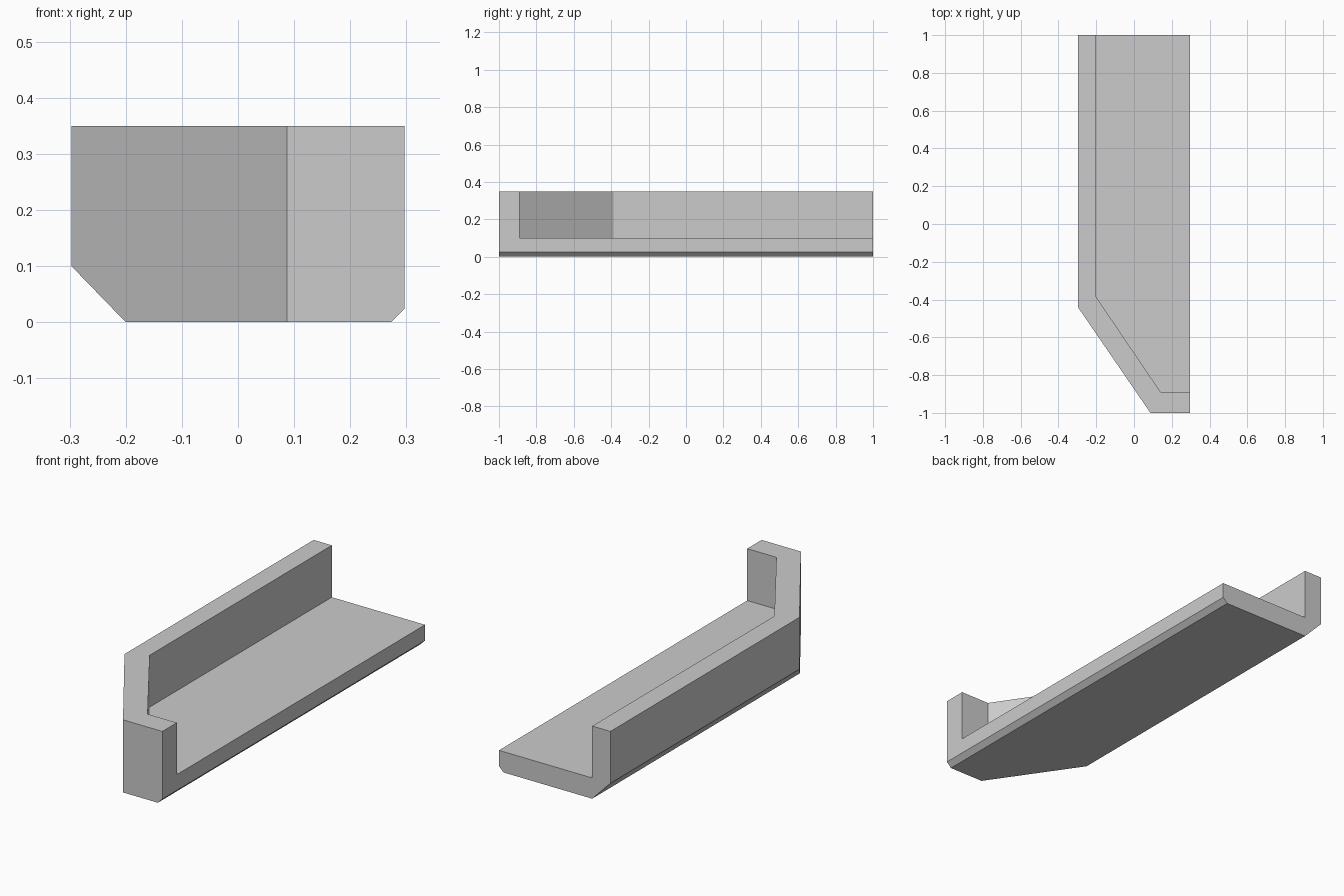
import bpy
import bmesh
from mathutils import Vector

cube = bpy.data.objects.get("Cube")
if cube:
    bpy.data.objects.remove(cube, do_unlink=True)

# Plain grey finish
grey = bpy.data.materials.new("light_grey")
grey.use_nodes = True
colour = (0.6, 0.6, 0.6, 1)
grey.diffuse_color = colour
grey.node_tree.nodes["Principled BSDF"].inputs["Base Color"].default_value = colour


def prism(name, outline, offset):
    """Extrude a closed outline into a solid object."""
    bm = bmesh.new()
    face = bm.faces.new([bm.verts.new(p) for p in outline])
    extruded = bmesh.ops.extrude_face_region(bm, geom=[face])["geom"]
    moved = [v for v in extruded if isinstance(v, bmesh.types.BMVert)]
    bmesh.ops.translate(bm, verts=moved, vec=offset)
    bmesh.ops.recalc_face_normals(bm, faces=bm.faces)
    mesh = bpy.data.meshes.new(name)
    bm.to_mesh(mesh)
    bm.free()
    mesh.materials.append(grey)
    obj = bpy.data.objects.new(name, mesh)
    bpy.context.collection.objects.link(obj)
    return obj


# Solid body: cross-section with chamfered lower edges, run front to back
SIDE, TOP, FLOOR = 0.297, 0.35, 0.1
section = [(-SIDE, TOP), (-SIDE, 0.1), (-0.2, 0), (0.273, 0), (SIDE, 0.024), (SIDE, TOP)]
body = prism("channel_body", [(x, -1, z) for x, z in section], (0, 2, 0))

# Slanted front corner, cut straight down
bm = bmesh.new()
bm.from_mesh(body.data)
start, end = Vector((-SIDE, -0.44, 0)), Vector((0.087, -1, 0))
along = end - start
cut = bmesh.ops.bisect_plane(
    bm, geom=bm.verts[:] + bm.edges[:] + bm.faces[:], dist=1e-5,
    plane_co=start, plane_no=(along.y, -along.x, 0), clear_outer=True)
rim = [e for e in cut["geom_cut"] if isinstance(e, bmesh.types.BMEdge)]
bmesh.ops.edgeloop_fill(bm, edges=rim)
bmesh.ops.recalc_face_normals(bm, faces=bm.faces)
bm.to_mesh(body.data)
bm.free()

# Hollow above the floor, open at the back and one side
plan = [(-0.2, 1.2), (-0.2, -0.387), (0.141, -0.89), (0.5, -0.89), (0.5, 1.2)]
cutter = prism("hollow_cutter", [(x, y, FLOOR) for x, y in plan], (0, 0, 0.5))
cutter.hide_render = True
cutter.hide_viewport = True
cutter.display_type = "WIRE"
hollow = body.modifiers.new("hollow", "BOOLEAN")
hollow.operation = "DIFFERENCE"
hollow.solver = "EXACT"
hollow.object = cutter
